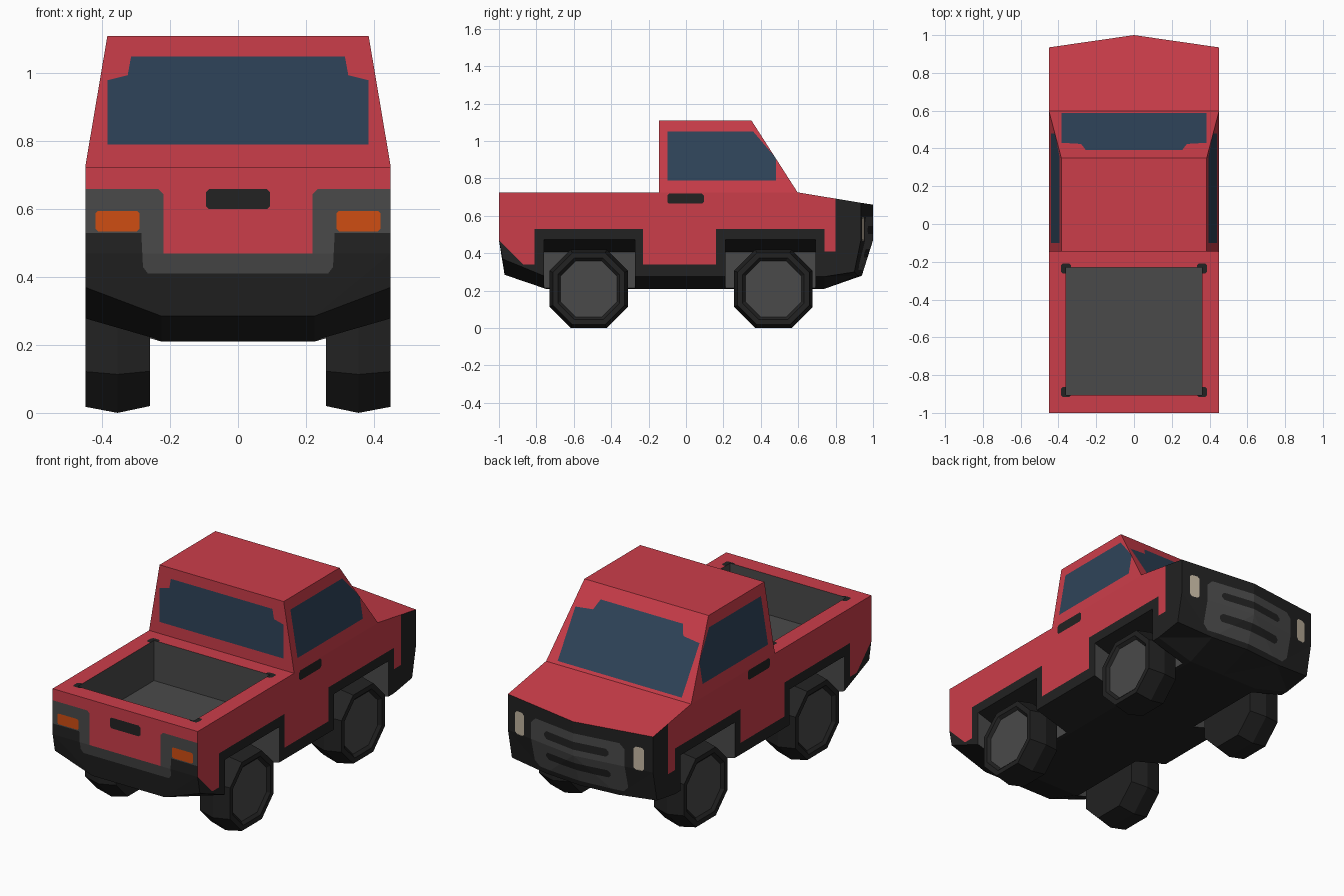
import bpy, bmesh
from mathutils import Vector

if "Cube" in bpy.data.objects:
    bpy.data.objects.remove(bpy.data.objects["Cube"])

# Shared palette: every object uses the same slot order
PALETTE = [("red_paint", (0.60, 0.047, 0.068)), ("black_trim", (0.016, 0.016, 0.016)),
           ("grey_liner", (0.068, 0.068, 0.068)), ("blue_glass", (0.028, 0.057, 0.100)),
           ("orange_lamp", (0.62, 0.075, 0.006)), ("cream_lamp", (0.55, 0.47, 0.36))]
RED, BLACK, GREY, GLASS, ORANGE, CREAM = range(6)
mats = []
for name, col in PALETTE:
    m = bpy.data.materials.new(name)
    m.diffuse_color = (*col, 1)
    m.use_nodes = True
    m.node_tree.nodes["Principled BSDF"].inputs["Base Color"].default_value = m.diffuse_color
    mats.append(m)


def make(name, bm):
    me = bpy.data.meshes.new(name)
    bm.to_mesh(me)
    bm.free()
    for m in mats:
        me.materials.append(m)
    ob = bpy.data.objects.new(name, me)
    bpy.context.collection.objects.link(ob)
    return ob


def hull(bm, pts):
    """Add a convex solid through the points, return its faces."""
    vs = [bm.verts.new(p) for p in pts]
    out = bmesh.ops.convex_hull(bm, input=vs)["geom"]
    faces = [g for g in out if isinstance(g, bmesh.types.BMFace)]
    bmesh.ops.recalc_face_normals(bm, faces=faces)
    return faces


def inside(u, v, poly):
    hit = False
    for (a, b), (c, d) in zip(poly, poly[1:] + poly[:1]):
        if (b > v) != (d > v) and u < (c - a) * (v - b) / (d - b) + a:
            hit = not hit
    return hit


def paint(bm, d, depth, poly, mat):
    """Cut a polygon, projected along d, into the faces looking that way and colour it."""
    d = Vector(d)
    ax = [i for i in range(3) if abs(d[i]) < 0.5]

    def facing():
        bm.normal_update()
        return [f for f in bm.faces
                if f.normal.dot(d) > 0.3 and f.calc_center_median().dot(d) > depth]

    for p, q in zip(poly, poly[1:] + poly[:1]):
        co, no = Vector(), Vector()
        co[ax[0]], co[ax[1]] = p
        no[ax[0]], no[ax[1]] = q[1] - p[1], p[0] - q[0]
        fs = facing()
        geom = fs + list({e for f in fs for e in f.edges}) + list({v for f in fs for v in f.verts})
        bmesh.ops.bisect_plane(bm, geom=geom, dist=1e-5, plane_co=co, plane_no=no.normalized())
    for f in facing():
        c = f.calc_center_median()
        if inside(c[ax[0]], c[ax[1]], poly):
            f.material_index = mat


def rect(u0, u1, v0, v1, c=0.0):
    """Rectangle with optional corner chamfer."""
    if not c:
        return [(u0, v0), (u1, v0), (u1, v1), (u0, v1)]
    return [(u0 + c, v0), (u1 - c, v0), (u1, v0 + c), (u1, v1 - c),
            (u1 - c, v1), (u0 + c, v1), (u0, v1 - c), (u0, v0 + c)]


def mirrored(half):
    return half + [(-x, z) for x, z in reversed(half)]


def tidy(bm):
    bmesh.ops.dissolve_limit(bm, angle_limit=0.01, verts=bm.verts[:], edges=bm.edges[:],
                             delimit={'MATERIAL'})


# ---- Body shell: stations of (y, z) for top centre, top side, belt, sill, floor edge, floor centre
XS = (0, 0.45, 0.45, 0.45, 0.225, 0)
STATIONS = [
    [(-1, .725), (-1, .725), (-1, .47), (-.98, .37), (-.97, .285), (-.97, .285)],
    [(-.75, .725), (-.75, .725), (-.75, .47), (-.75, .275), (-.75, .21), (-.75, .21)],
    [(.6, .725), (.6, .725), (.6, .47), (.6, .275), (.6, .21), (.6, .21)],
    [(.74, .702), (.74, .702), (.74, .47), (.74, .275), (.74, .21), (.74, .21)],
    [(1, .66), (.935, .67), (.935, .47), (.90, .30), (.92, .28), (.94, .28)],
]
bm = bmesh.new()
rings = []
for st in STATIONS:
    right = [bm.verts.new((x, y, z)) for x, (y, z) in zip(XS, st)]
    left = [bm.verts.new((-x, y, z)) for x, (y, z) in list(zip(XS, st))[4:0:-1]]
    rings.append(right + left)
for a, b in zip(rings, rings[1:]):
    for i in range(10):
        j = (i + 1) % 10
        bm.faces.new((a[i], a[j], b[j], b[i]))
for r, y in ((rings[0], -1), (rings[-1], 1)):
    c = bm.verts.new((0, y, .47))
    for t, s, k, m in ((1, 2, 3, 4), (9, 8, 7, 6)):
        bm.faces.new((r[0], r[t], r[s], c))
        bm.faces.new((c, r[s], r[k], r[m], r[5]))
bmesh.ops.triangulate(bm, faces=bm.faces[:])
bmesh.ops.recalc_face_normals(bm, faces=bm.faces[:])
for f in bm.faces:
    f.material_index = BLACK if f.normal.z < -0.3 else RED
body = make("truck_body", bm)

# ---- Cutter: cargo bed and four wheel wells
bm = bmesh.new()
bed = [(sx * .36, y, z) for sx in (-1, 1) for y in (-.905, -.23) for z in (.50, .9)]
for f in hull(bm, bed):
    f.material_index = GREY
for s in (-1, 1):
    for y0, y1 in ((-.76, -.273), (.21, .692)):
        well = [(s * x, y, z) for y in (y0, y1)
                for x, z in ((.24, 0), (.60, 0), (.60, .522), (.24, .408))]
        for f in hull(bm, well):
            f.material_index = BLACK if f.normal.z > 0.5 else GREY
cutter = make("bed_and_well_cutter", bm)
cutter.hide_render = True
mod = body.modifiers.new("openings", 'BOOLEAN')
mod.operation, mod.solver, mod.object = 'DIFFERENCE', 'EXACT', cutter
bpy.context.view_layer.update()
cut = bpy.data.meshes.new_from_object(body.evaluated_get(bpy.context.evaluated_depsgraph_get()))
body.modifiers.clear()
body.data = cut
bpy.data.objects.remove(cutter)

# ---- Body paint
bm = bmesh.new()
bm.from_mesh(body.data)
bmesh.ops.triangulate(bm, faces=bm.faces[:])
SIDE_TRIM = [(-1.1, .47), (-1, .47), (-.87, .34), (-.81, .34), (-.81, .53), (-.23, .53),
             (-.23, .34), (.16, .34), (.16, .53), (.74, .53), (.74, .41), (.80, .41),
             (.80, .8), (1.1, .8), (1.1, 0), (-1.1, 0)]
for s in (-1, 1):
    paint(bm, (s, 0, 0), .42, SIDE_TRIM, BLACK)
    paint(bm, (s, 0, 0), .42, rect(-.1, .095, .665, .72, .01), BLACK)    # door handle
    for y in (-.235, -.89):                                              # bed corner clips
        paint(bm, (0, 0, 1), .7, rect(s * .36 - .027, s * .36 + .027, y - .027, y + .027, .01), BLACK)
# tailgate: bumper, lamp surround, lamps, handle
BACK = (0, -1, 0)
notch = [(.5, .66), (.235, .66), (.22, .645), (.22, .47)]
paint(bm, BACK, .9, mirrored([(.5, 0)] + notch), BLACK)
paint(bm, BACK, .9, mirrored([(.265, .41), (.28, .43), (.285, .53), (.5, .53)] + notch), GREY)
for x0, x1 in ((.29, .42), (-.42, -.29)):
    paint(bm, BACK, .9, rect(x0, x1, .535, .595, .007), ORANGE)
paint(bm, BACK, .9, rect(-.095, .095, .60, .66, .01), BLACK)
# nose: black mask, grille with two slots, headlamps
NOSE = (0, 1, 0)
paint(bm, NOSE, .8, rect(-.5, .5, 0, .8), BLACK)
paint(bm, NOSE, .8, rect(-.29, .29, .31, .595, .03), GREY)
for z in (.525, .40):
    paint(bm, NOSE, .8, rect(-.2, .2, z - .022, z + .022, .015), BLACK)
for x0, x1 in ((.34, .40), (-.40, -.34)):
    paint(bm, NOSE, .8, rect(x0, x1, .465, .595, .012), CREAM)
tidy(bm)
bm.to_mesh(body.data)
bm.free()

# ---- Cab with windows
bm = bmesh.new()
hull(bm, [(s * x, y, z) for s in (-1, 1)
          for x, y, z in ((.45, -.145, .725), (.45, .597, .725), (.385, -.145, 1.11), (.385, .35, 1.11))])
bmesh.ops.delete(bm, geom=[f for f in bm.faces if f.normal.z < -.9], context='FACES')
for s in (-1, 1):
    paint(bm, (s, 0, 0), .3, [(-.1, .79), (.48, .79), (.48, .91), (.36, 1.05), (-.1, 1.05)], GLASS)
paint(bm, BACK, .1, mirrored([(.385, .79), (.385, .98), (.325, .995), (.315, 1.05)]), GLASS)
paint(bm, NOSE, .3, mirrored([(.385, .74), (.385, .985), (.28, .995), (.255, 1.045)]), GLASS)
tidy(bm)
make("cab", bm)


# ---- Wheels: eight-sided crowned tyre with recessed hub
def wheel(name, s, yc):
    bm = bmesh.new()
    rings = []
    for x, r in ((.26, .19), (.355, .21), (.45, .192), (.45, .165), (.435, .15)):
        f = r * .46
        octo = [(f, r), (r, f), (r, -f), (f, -r), (-f, -r), (-r, -f), (-r, f), (-f, r)]
        rings.append([bm.verts.new((s * x, yc + a, .21 + b)) for a, b in octo])
    for a, b in zip(rings, rings[1:]):
        for i in range(8):
            j = (i + 1) % 8
            bm.faces.new((a[i], a[j], b[j], b[i]))
    caps = [bm.faces.new(rings[0]), bm.faces.new(rings[-1])]
    for f in bm.faces:
        f.material_index = BLACK
    caps[1].material_index = GREY
    bmesh.ops.recalc_face_normals(bm, faces=bm.faces[:])
    make(name, bm)


for side, s in (("left", -1), ("right", 1)):
    wheel("rear_wheel_" + side, s, -.52)
    wheel("front_wheel_" + side, s, .467)
